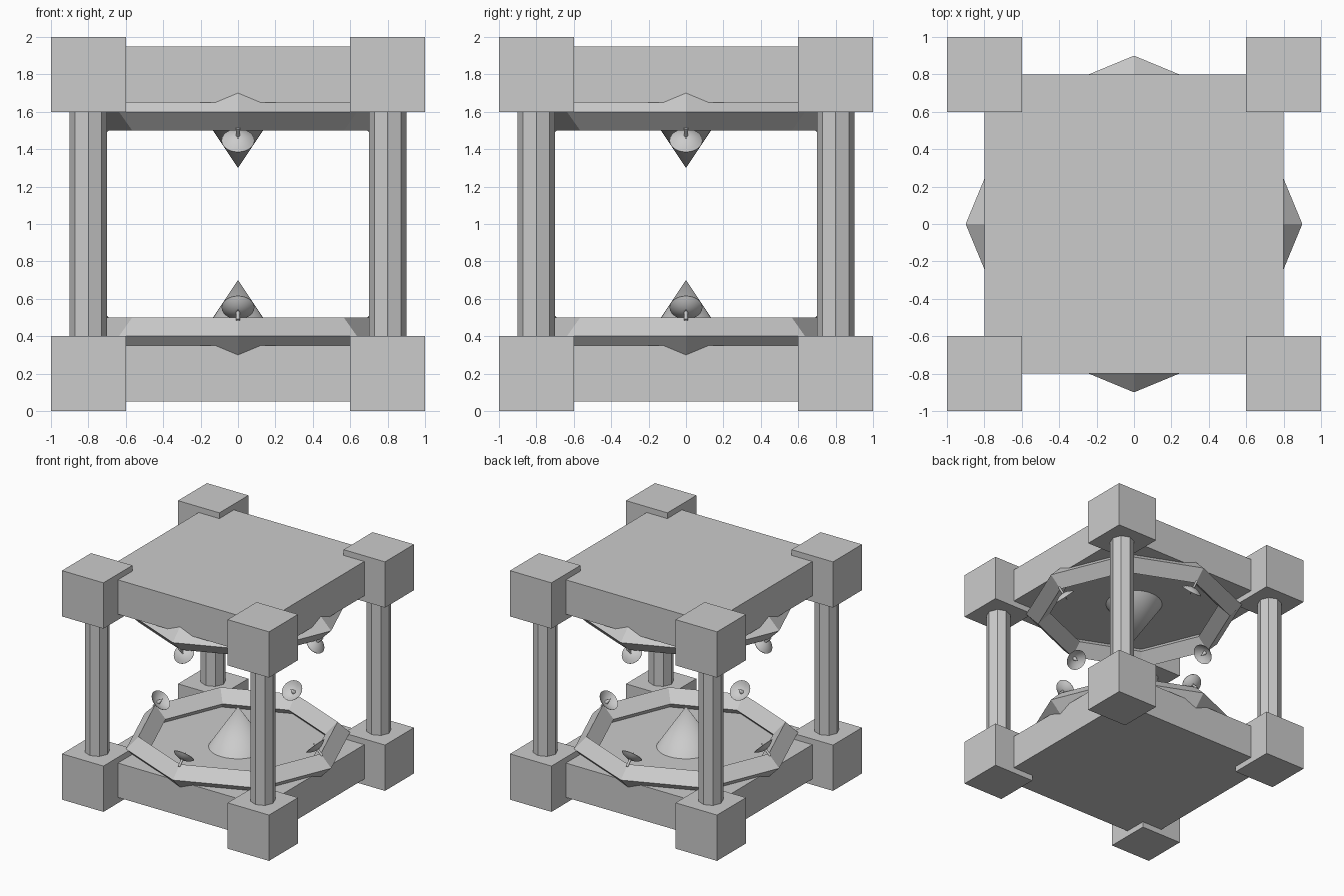
import bpy, bmesh, math
from mathutils import Matrix, Vector

cube = bpy.data.objects.get("Cube")
if cube:
    bpy.data.objects.remove(cube, do_unlink=True)

grey = bpy.data.materials.new("plain_grey")
grey.use_nodes = True
GREY = (0.6, 0.6, 0.6, 1)
grey.diffuse_color = GREY
grey.node_tree.nodes["Principled BSDF"].inputs["Base Color"].default_value = GREY


def finish(name, bm, matrix, smooth=False):
    bm.transform(matrix)
    bmesh.ops.recalc_face_normals(bm, faces=bm.faces)
    mesh = bpy.data.meshes.new(name)
    bm.to_mesh(mesh)
    bm.free()
    mesh.materials.append(grey)
    obj = bpy.data.objects.new(name, mesh)
    bpy.context.collection.objects.link(obj)
    if smooth:
        bpy.ops.object.select_all(action='DESELECT')
        obj.select_set(True)
        bpy.context.view_layer.objects.active = obj
        bpy.ops.object.shade_smooth_by_angle(angle=math.radians(35))
    return obj


def box(name, size, centre, matrix):
    bm = bmesh.new()
    bmesh.ops.create_cube(bm, size=1)
    place = Matrix.Translation(centre) @ Matrix.Diagonal((*size, 1))
    finish(name, bm, matrix @ place)


def lathe(name, profile, sides, matrix, closed=False, smooth=False):
    """Spin a (radius, height) profile around z."""
    bm = bmesh.new()
    rings = []
    for r, z in profile:
        angles = [math.tau * i / sides for i in range(sides)]
        rings.append([bm.verts.new((r * math.cos(a), r * math.sin(a), z)) for a in angles])
    pairs = list(zip(rings, rings[1:]))
    if closed:
        pairs.append((rings[-1], rings[0]))
    for low, high in pairs:
        for i in range(sides):
            j = (i + 1) % sides
            bm.faces.new((low[i], low[j], high[j], high[i]))
    bmesh.ops.remove_doubles(bm, verts=bm.verts, dist=1e-5)
    finish(name, bm, matrix, smooth)


corners = [(x, y) for x in (-0.8, 0.8) for y in (-0.8, 0.8)]

# Corner pillars
for x, y in corners:
    lathe("pillar", [(0, 0.4), (0.1, 0.4), (0.1, 1.6), (0, 1.6)], 8,
          Matrix.Translation((x, y, 0)))

# Bowl as a thin shell, its back at the origin and opening along +z
R, DEPTH, WALL = 0.088, 0.035, 0.003
steps = [i / 6 for i in range(7)]
bowl = [(R * t, DEPTH * t * t) for t in steps]
bowl += [(R * t, DEPTH * t * t + WALL) for t in reversed(steps)]

# The lower half, and the upper half as its mirror image about z = 1
flip = Matrix.Translation((0, 0, 2)) @ Matrix.Diagonal((1, 1, -1, 1))
for half, matrix in (("lower", Matrix.Identity(4)), ("upper", flip)):
    box(half + "_slab", (1.6, 1.6, 0.3), (0, 0, 0.2), matrix)
    for x, y in corners:
        box(half + "_corner_block", (0.4, 0.4, 0.4), (x, y, 0.2), matrix)
    lathe(half + "_ring", [(0.9, 0.4), (0.8, 0.5), (0.7, 0.4), (0.8, 0.3)], 8,
          matrix, closed=True)
    lathe(half + "_cone", [(0, 0.3), (0.267, 0.3), (0, 0.7)], 32, matrix, smooth=True)

    # Four dishes on the ring, each tilted inward
    for quarter in range(4):
        turn = Matrix.Rotation(quarter * math.pi / 2, 4, 'Z')
        mount = Matrix.Translation((0.8, 0, 0.5)) @ Matrix.Rotation(-math.pi / 4, 4, 'Y')
        base = matrix @ turn @ mount
        dish = base @ Matrix.Translation((0, 0, 0.04))
        lathe(half + "_dish_post", [(0, -0.02), (0.01, -0.02), (0.01, 0.045), (0, 0.045)],
              12, base, smooth=True)
        lathe(half + "_dish_bowl", bowl, 24, dish, smooth=True)
        lathe(half + "_dish_feed", [(0, 0), (0.018, 0), (0, 0.07)], 12, dish, smooth=True)
